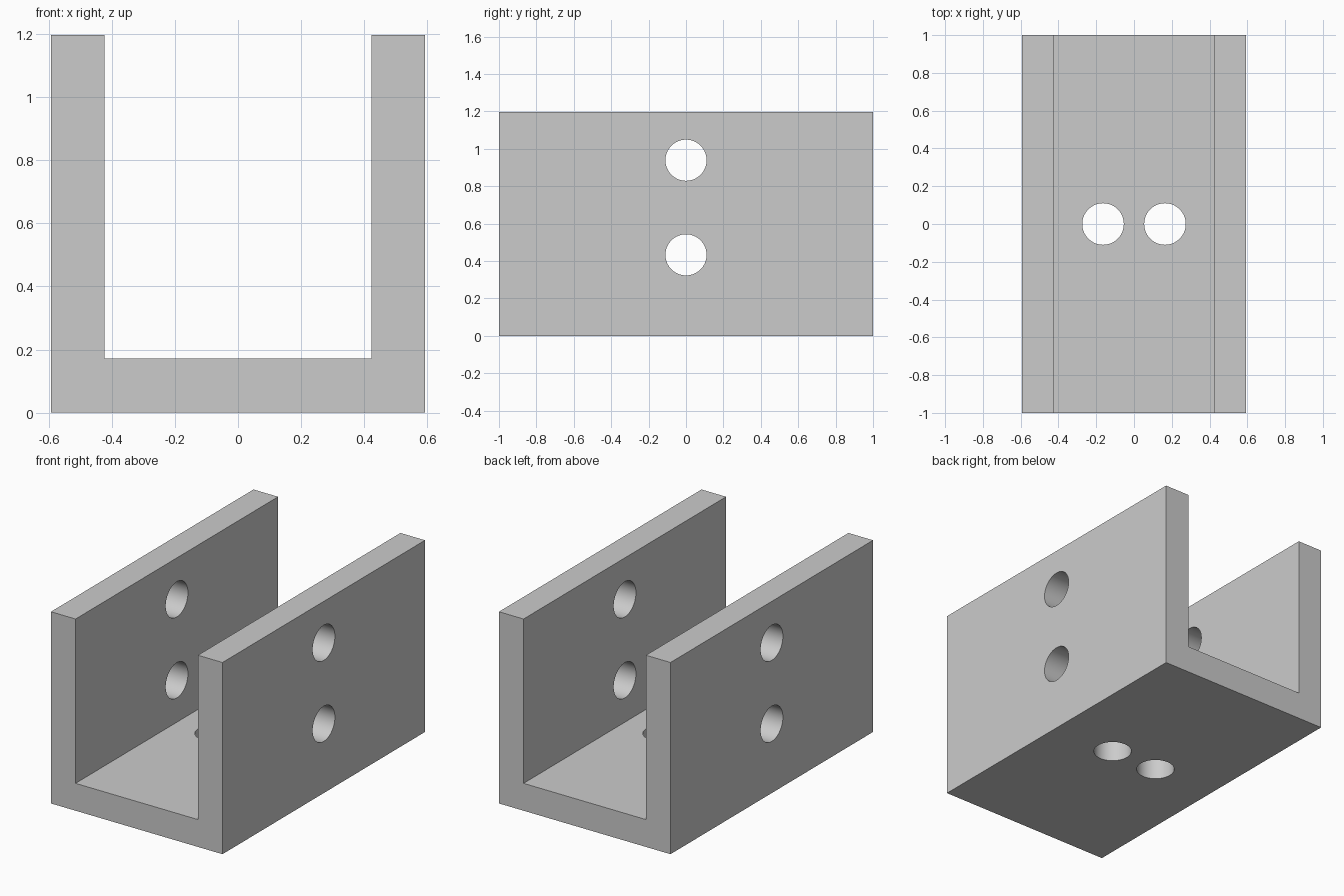
import bpy
import bmesh
from math import pi, radians
from mathutils import Matrix

if "Cube" in bpy.data.objects:
    bpy.data.objects.remove(bpy.data.objects["Cube"], do_unlink=True)

HALF_W, INNER_W, FLOOR, HEIGHT, HALF_L = 0.593, 0.423, 0.171, 1.198, 1.0
HOLE_R = 0.11

grey = bpy.data.materials.new("plain grey")
grey.use_nodes = True
colour = (0.6, 0.6, 0.6, 1)
grey.diffuse_color = colour
grey.node_tree.nodes["Principled BSDF"].inputs["Base Color"].default_value = colour


def add_object(name, bm):
    bmesh.ops.recalc_face_normals(bm, faces=bm.faces)
    mesh = bpy.data.meshes.new(name)
    bm.to_mesh(mesh)
    bm.free()
    mesh.materials.append(grey)
    obj = bpy.data.objects.new(name, mesh)
    bpy.context.collection.objects.link(obj)
    return obj


# U-shaped channel, extruded from its end profile
half = [(HALF_W, 0), (HALF_W, HEIGHT), (INNER_W, HEIGHT), (INNER_W, FLOOR)]
profile = half + [(-x, z) for x, z in reversed(half)]
bm = bmesh.new()
end = bm.faces.new([bm.verts.new((x, -HALF_L, z)) for x, z in profile])
sweep = bmesh.ops.extrude_face_region(bm, geom=[end], use_keep_orig=True)
moved = [v for v in sweep["geom"] if isinstance(v, bmesh.types.BMVert)]
bmesh.ops.translate(bm, verts=moved, vec=(0, 2 * HALF_L, 0))
channel = add_object("channel_bracket", bm)

# Bolt holes: two across both walls, two down through the floor
bm = bmesh.new()


def drill(matrix, depth):
    bmesh.ops.create_cone(bm, cap_ends=True, segments=64, radius1=HOLE_R,
                          radius2=HOLE_R, depth=depth, matrix=matrix)


for z in (0.433, 0.939):
    drill(Matrix.Translation((0, 0, z)) @ Matrix.Rotation(pi / 2, 4, "Y"), 1.6)
for x in (-0.164, 0.164):
    drill(Matrix.Translation((x, 0, FLOOR / 2)), 0.28)
cutter = add_object("hole_cutter", bm)

cut = channel.modifiers.new("bolt_holes", "BOOLEAN")
cut.operation = "DIFFERENCE"
cut.solver = "EXACT"
cut.object = cutter

# Apply the cut and drop the cutter
bpy.ops.object.select_all(action="DESELECT")
channel.select_set(True)
bpy.context.view_layer.objects.active = channel
bpy.ops.object.modifier_apply(modifier=cut.name)
bpy.data.objects.remove(cutter, do_unlink=True)

# Smooth hole walls, crisp plate edges
bpy.ops.object.shade_smooth_by_angle(angle=radians(30))
